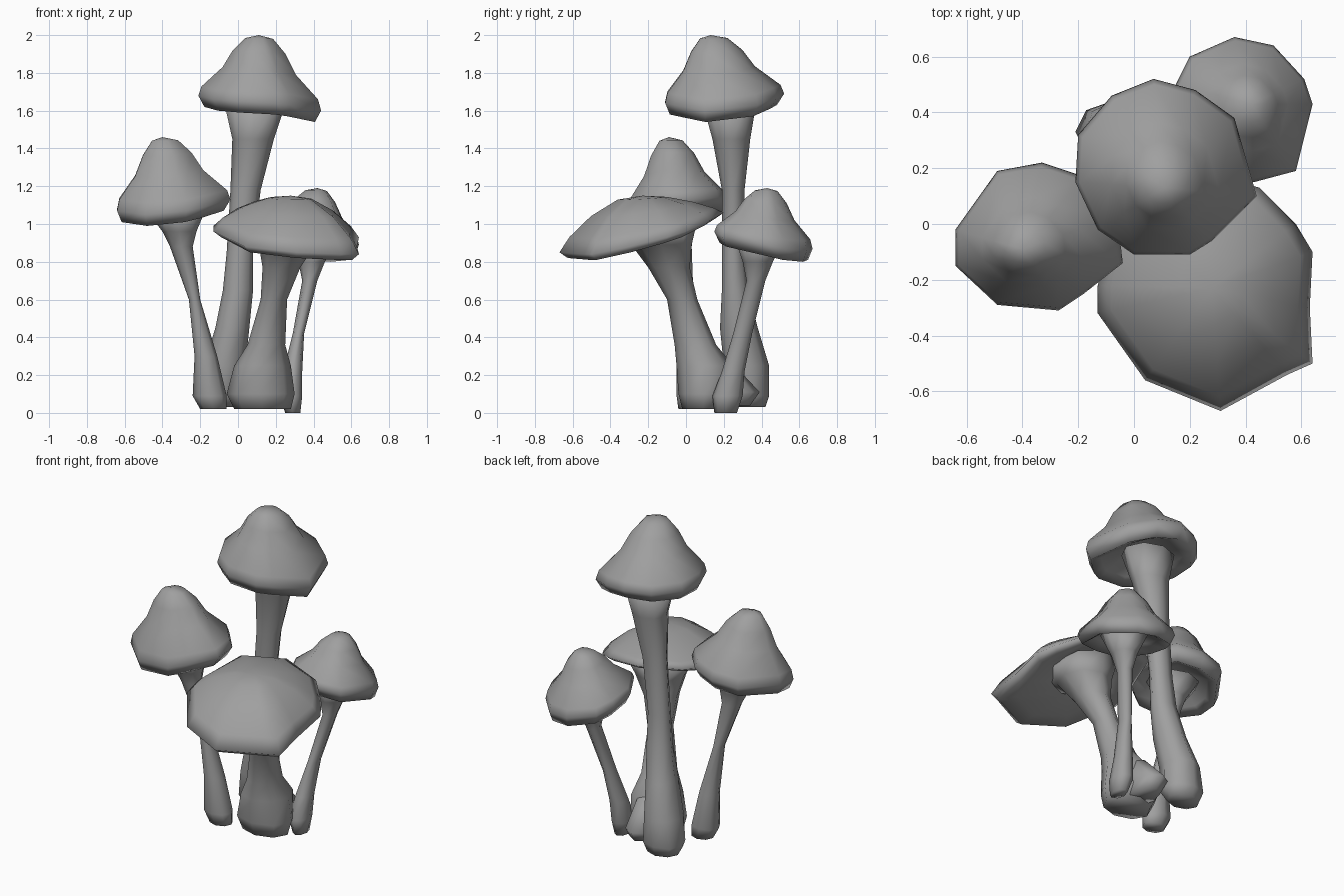
import bpy
import bmesh
import math
from mathutils import Vector

default_cube = bpy.data.objects.get("Cube")
if default_cube:
    bpy.data.objects.remove(default_cube, do_unlink=True)

UNIT = 0.01  # all sizes below are in hundredths

# One matte grey for everything
grey = bpy.data.materials.new("mushroom grey")
grey.use_nodes = True
shade = (0.35, 0.35, 0.35, 1.0)
grey.diffuse_color = shade
for node in grey.node_tree.nodes:
    if node.type == 'BSDF_PRINCIPLED':
        node.inputs["Base Color"].default_value = shade
        node.inputs["Roughness"].default_value = 0.8


def bridge(bm, lower, upper):
    """Join two rings of equal length with quads."""
    count = len(lower)
    for i in range(count):
        j = (i + 1) % count
        bm.faces.new((lower[i], lower[j], upper[j], upper[i]))


def finish(bm, name):
    """Turn the bmesh into a smooth shaded object."""
    bmesh.ops.recalc_face_normals(bm, faces=bm.faces[:])
    for face in bm.faces:
        face.smooth = True
    mesh = bpy.data.meshes.new(name)
    bm.to_mesh(mesh)
    bm.free()
    mesh.materials.append(grey)
    obj = bpy.data.objects.new(name, mesh)
    bpy.context.collection.objects.link(obj)
    return obj


def make_cap(name, outline, apex, dome, lip):
    """Cap with an irregular wavy rim, a domed top and a hollow underside."""
    bm = bmesh.new()
    peak = Vector(apex) * UNIT
    rim = [Vector(point) * UNIT for point in outline]

    def ring(spread, rise, drop=0):
        verts = []
        for point in rim:
            spot = peak.lerp(point, spread)
            spot.z = point.z + (peak.z - point.z) * rise - drop * UNIT
            verts.append(bm.verts.new(spot))
        return verts

    # Underside from the hollow outward, then over the rim and up the dome
    rings = [ring(0.3, 0.1), ring(0.68, 0, lip * 0.4), ring(0.9, 0, lip), ring(1, 0)]
    rings += [ring(spread, rise) for spread, rise in dome]
    for lower, upper in zip(rings, rings[1:]):
        bridge(bm, lower, upper)
    bm.faces.new(rings[0])
    tip = bm.verts.new(peak)
    last = rings[-1]
    for i, vert in enumerate(last):
        bm.faces.new((vert, last[(i + 1) % len(last)], tip))
    return finish(bm, name)


def make_stem(name, sections, top_tilt=(0, 0), sides=8):
    """Leaning stem through oval sections (x, y, z, half width, half depth)."""
    bm = bmesh.new()
    rings = []
    for section in sections:
        x, y, z, width, depth = section
        slope_x, slope_y = top_tilt if section is sections[-1] else (0, 0)
        verts = []
        for i in range(sides):
            a = math.tau * i / sides
            dx, dy = width * math.cos(a), depth * math.sin(a)
            spot = Vector((x + dx, y + dy, z + slope_x * dx + slope_y * dy))
            verts.append(bm.verts.new(spot * UNIT))
        rings.append(verts)
    for lower, upper in zip(rings, rings[1:]):
        bridge(bm, lower, upper)
    bm.faces.new(rings[0])
    bm.faces.new(rings[-1])
    return finish(bm, name)


bell = [(0.95, 0.15), (0.6, 0.47), (0.43, 0.75), (0.23, 0.95)]
saucer = [(0.88, 0.27), (0.62, 0.64), (0.3, 0.93)]

# Tall mushroom
make_cap("tall_cap",
         [(-21, 15, 168), (-20, 32, 168), (-8, 46, 168), (7, 52, 169),
          (22, 48, 167), (36, 38, 163), (44, 10, 160), (28, -6, 163),
          (20, -11, 164), (0, -11, 165), (-13, -2, 166)],
         apex=(11, 13, 200), dome=bell, lip=6)
make_stem("tall_stem",
          [(-8, 34, 3, 10, 8), (-8, 33, 9, 13, 11), (-7, 32, 25, 11, 12),
           (-3, 28, 45, 9, 10), (0, 26, 65, 8, 7), (1, 25, 85, 7, 6),
           (4, 25, 118, 8, 6), (8, 24, 145, 11, 10), (9, 23, 163, 16, 14)])

# Broad front mushroom, with a root spur behind its foot
make_cap("broad_cap",
         [(-13, -22, 99), (-13, -32, 96), (4, -56, 88), (31, -67, 85),
          (55, -54, 84), (64, -50, 84), (63, -30, 88), (64, -10, 93),
          (58, 0, 96), (45, 13, 102), (20, 20, 106), (-4, 9, 106)],
         apex=(28, -23, 115), dome=saucer, lip=3)
make_stem("broad_stem",
          [(13, 9, 2, 15, 11), (12, 10, 10, 18, 14), (13, 10, 25, 15, 15),
           (15, 5, 36, 10, 11), (19, -2, 60, 7, 8), (23, -9, 77, 10, 11),
           (26, -13, 89, 15, 16), (27, -15, 97, 21, 21)],
          top_tilt=(-0.13, 0.23))
make_stem("broad_root",
          [(12, 22, 4, 8, 12), (11, 26, 11, 9, 13), (12, 15, 27, 8, 9)])

# Left mushroom
make_cap("left_cap",
         [(-64, -2, 108), (-64, -15, 107), (-49, -29, 105), (-27, -31, 107),
          (-18, -25, 109), (-4, -14, 113), (-6, 3, 113), (-18, 17, 114),
          (-33, 22, 112), (-49, 19, 110)],
         apex=(-40, -9, 146), dome=bell, lip=6)
make_stem("left_stem",
          [(-13, 2, 2, 7, 6), (-15, 2, 9, 9, 7), (-17, 1, 30, 6, 6),
           (-23, 0, 60, 3, 4), (-30, -3, 88, 6, 6), (-31, -4, 96, 9, 8),
           (-33, -5, 108, 16, 14)])

# Small back mushroom
make_cap("back_cap",
         [(15, 50, 93), (20, 60, 90), (36, 67, 87), (50, 64, 86),
          (61, 52, 87), (64, 43, 89), (58, 19, 94), (43, 15, 96),
          (24, 17, 97), (14, 35, 96)],
         apex=(42, 43, 119), dome=bell, lip=6)
make_stem("back_stem",
          [(29, 21, 0, 4, 6), (28, 22, 9, 6, 8), (29, 25, 22, 5, 6),
           (32, 30, 42, 3, 5), (38, 37, 70, 4, 5), (39, 38, 80, 7, 8),
           (40, 39, 92, 14, 13)])
